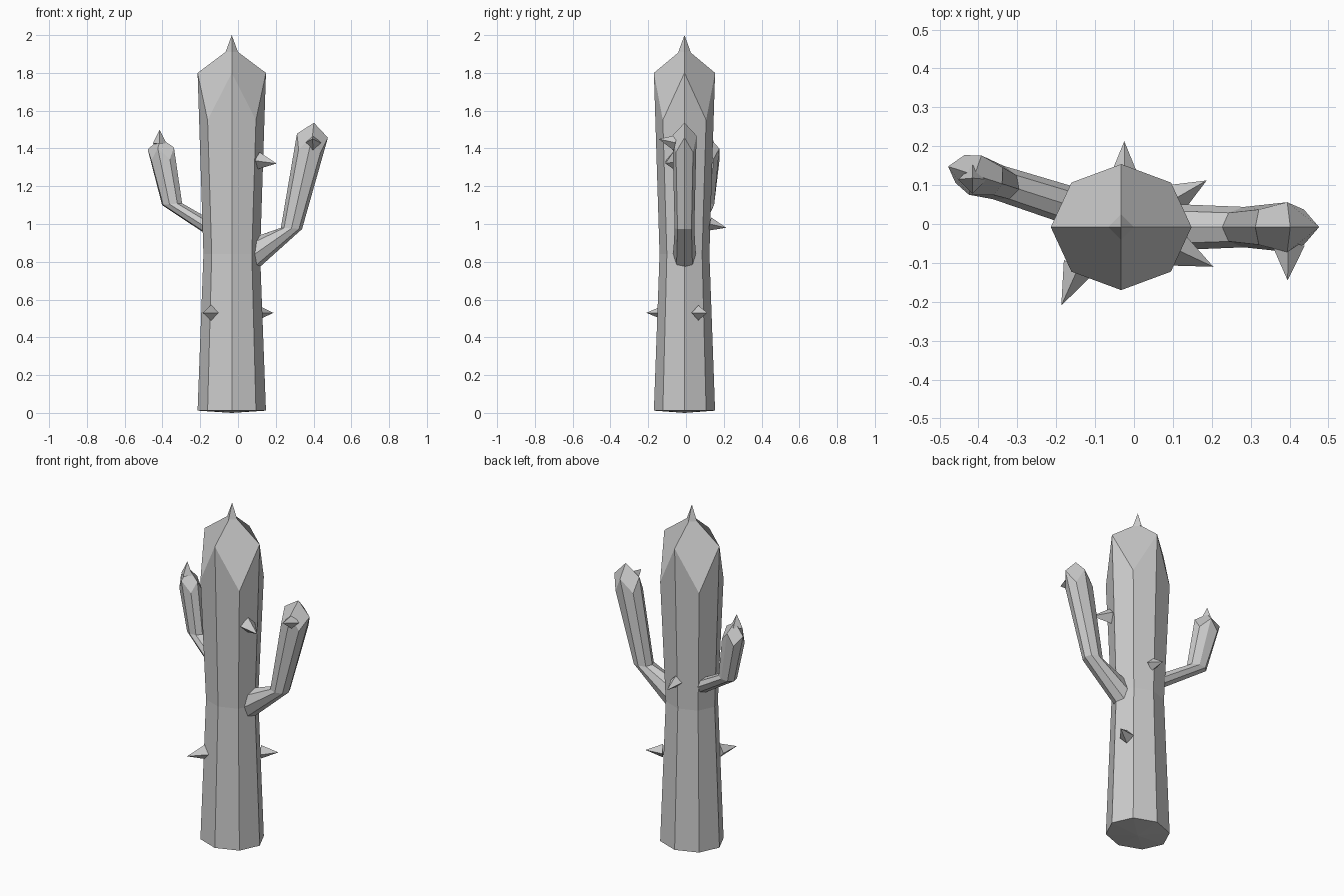
import bpy
from math import cos, sin, pi
from mathutils import Vector as V

if "Cube" in bpy.data.objects:
    bpy.data.objects.remove(bpy.data.objects["Cube"])


def make(name, verts, faces):
    me = bpy.data.meshes.new(name)
    me.from_pydata([tuple(v) for v in verts], [], faces)
    me.update()
    ob = bpy.data.objects.new(name, me)
    bpy.context.collection.objects.link(ob)
    bpy.ops.object.select_all(action='DESELECT')
    bpy.context.view_layer.objects.active = ob
    ob.select_set(True)
    bpy.ops.object.mode_set(mode='EDIT')
    bpy.ops.mesh.select_all(action='SELECT')
    bpy.ops.mesh.normals_make_consistent(inside=False)
    bpy.ops.object.mode_set(mode='OBJECT')
    return ob


def stem(name, rings, side, drop, base, tip):
    """Eight-sided stem. Each ring is (inner point, outer point, half width).
    The last ring zigzags: its diagonal corners sit lower, under a four-panel cap."""
    verts, faces = [], []
    for i, (a, b, w) in enumerate(rings):
        a, b = V(a), V(b)
        for k in range(8):
            t = k * pi / 4
            p = (a + b) / 2 + (b - a) / 2 * cos(t) + side * w * sin(t)
            if i == len(rings) - 1 and k % 2:
                p += drop
            verts.append(p)
    for i in range(len(rings) - 1):
        for k in range(8):
            n = (k + 1) % 8
            faces.append((8*i + k, 8*i + n, 8*i + 8 + n, 8*i + 8 + k))
    top = 8 * (len(rings) - 1)
    verts += [V(base), V(tip)]
    for k in range(8):
        faces.append(((k + 1) % 8, k, top + 8))
    for k in range(0, 8, 2):
        faces.append((top + k, top + k + 1, top + (k + 2) % 8, top + 9))
    return make(name, verts, faces)


def thorn(name, base, tip, r):
    base, tip = V(base), V(tip)
    d = (tip - base).normalized()
    up = V((0, 1, 0)) if abs(d.z) > 0.8 else V((0, 0, 1))
    u = d.cross(up).normalized()
    v = u.cross(d)
    verts = [base + u*r, base + v*r, base - u*r, base - v*r, tip]
    return make(name, verts, [(3, 2, 1, 0)] + [(k, (k + 1) % 4, 4) for k in range(4)])


# Trunk, waisted in the middle
cx, cy = -0.033, -0.008
trunk = [((cx - r, cy, z), (cx + r, cy, z), w)
         for r, w, z in ((0.181, 0.162, 0.012), (0.15, 0.132, 0.84), (0.181, 0.162, 1.8))]
stem("trunk", trunk, V((0, 1, 0)), V((0, 0, -0.25)), (cx, cy, 0), (cx, cy, 1.935))


# Arms: profile points lie in a vertical plane, given as x and z
def arm(name, pairs, slope, off, drop, tip):
    def pt(p):
        return (p[0], slope * p[0] + off, p[1])
    rings = [(pt(a), pt(b), w) for a, b, w in pairs]
    stem(name, rings, V((-slope, 1, 0)).normalized(), V(drop),
         (V(rings[0][0]) + V(rings[0][1])) / 2, pt(tip))


arm("right_arm", [((0.08, 0.928), (0.085, 0.745), 0.06),
                  ((0.227, 0.98), (0.339, 0.973), 0.052),
                  ((0.312, 1.478), (0.476, 1.457), 0.064)],
    0, -0.008, (-0.015, 0, -0.08), (0.402, 1.536))
arm("left_arm", [((-0.13, 1.014), (-0.13, 0.92), 0.05),
                 ((-0.296, 1.11), (-0.402, 1.10), 0.045),
                 ((-0.339, 1.405), (-0.478, 1.395), 0.053)],
    -0.32, -0.005, (0.01, 0, -0.06), (-0.41, 1.455))

# Thorns
thorn("thorn_front_left", (-0.142, -0.11, 0.53), (-0.187, -0.21, 0.53), 0.042)
thorn("thorn_right_low", (0.105, 0.065, 0.53), (0.187, 0.112, 0.53), 0.04)
thorn("thorn_right_high", (0.108, -0.065, 1.335), (0.204, -0.11, 1.32), 0.046)
thorn("thorn_back", (-0.025, 0.125, 1.0), (-0.025, 0.213, 0.98), 0.036)
thorn("thorn_right_arm", (0.397, -0.055, 1.43), (0.395, -0.145, 1.45), 0.042)
thorn("thorn_left_arm", (-0.415, 0.115, 1.425), (-0.415, 0.118, 1.5), 0.037)
thorn("thorn_top", (-0.033, -0.008, 1.91), (-0.033, -0.008, 2.0), 0.033)
